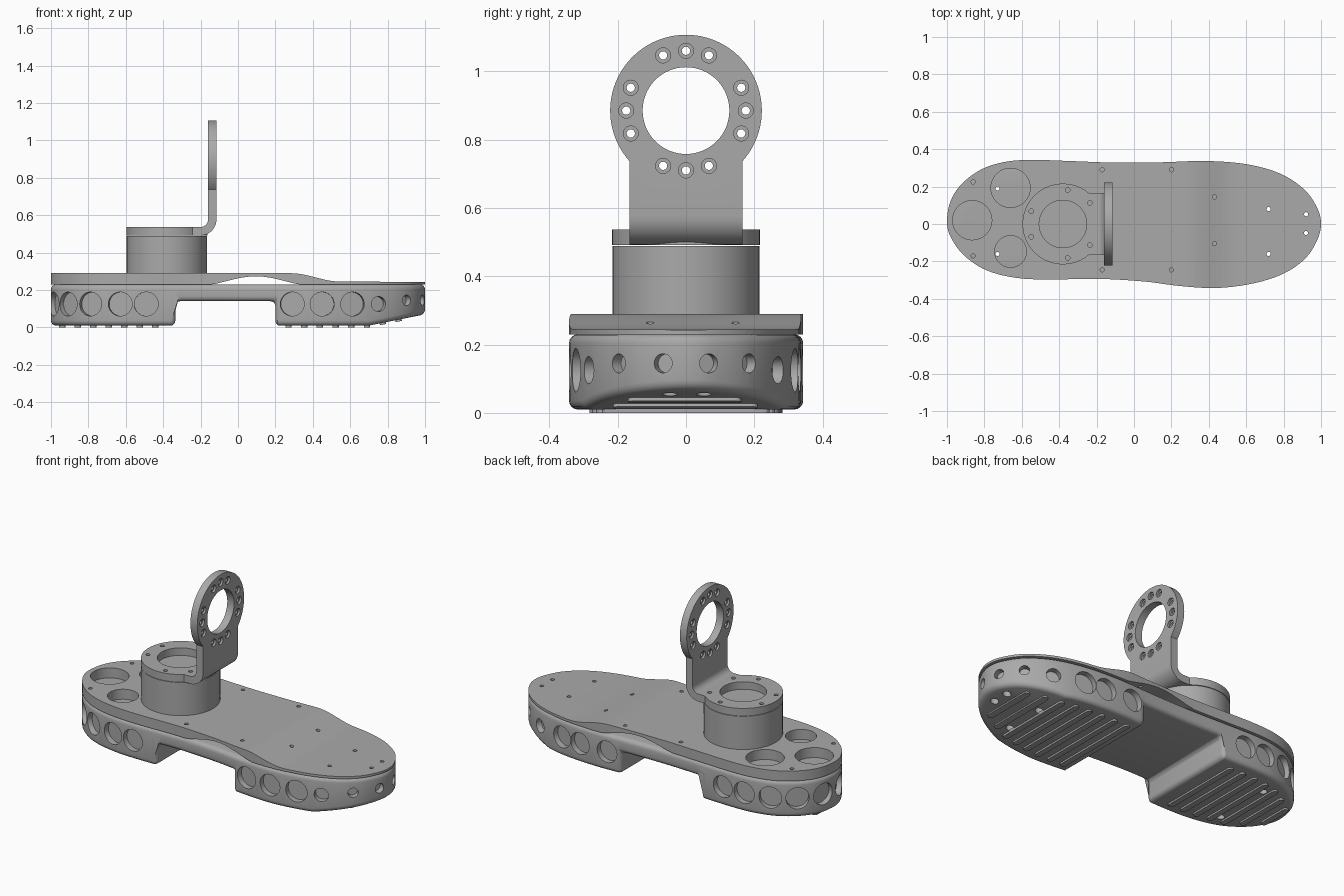
import bpy, bmesh
from math import sin, cos, pi, radians, atan
from mathutils import Vector, Matrix

if "Cube" in bpy.data.objects:
    bpy.data.objects.remove(bpy.data.objects["Cube"])

grey = bpy.data.materials.new("mid_grey")
grey.use_nodes = True
grey.diffuse_color = (0.4, 0.4, 0.4, 1)
grey.node_tree.nodes["Principled BSDF"].inputs["Base Color"].default_value = (0.4, 0.4, 0.4, 1)


def make(name, bm):
    bmesh.ops.recalc_face_normals(bm, faces=bm.faces)
    me = bpy.data.meshes.new(name)
    bm.to_mesh(me)
    bm.free()
    me.materials.append(grey)
    ob = bpy.data.objects.new(name, me)
    bpy.context.collection.objects.link(ob)
    return ob


def prism(name, pts, axis, lo, hi):
    """Extrude a 2D outline along the given axis."""
    put = {"x": lambda a, b, t: (t, a, b), "y": lambda a, b, t: (a, t, b),
           "z": lambda a, b, t: (a, b, t)}[axis]
    bm = bmesh.new()
    rings = [[bm.verts.new(put(a, b, t)) for a, b in pts] for t in (lo, hi)]
    n = len(pts)
    for ring in rings:
        bm.faces.new(ring)
    for i in range(n):
        j = (i + 1) % n
        bm.faces.new((rings[0][i], rings[0][j], rings[1][j], rings[1][i]))
    return make(name, bm)


def circle(cx, cy, r, n=64):
    return [(cx + r * cos(2 * pi * i / n), cy + r * sin(2 * pi * i / n)) for i in range(n)]


def arc(cx, cy, r, a, b, n=10):
    return [(cx + r * cos(radians(a + (b - a) * i / n)),
             cy + r * sin(radians(a + (b - a) * i / n))) for i in range(n + 1)]


def apply_mods(ob):
    bpy.context.view_layer.objects.active = ob
    for m in list(ob.modifiers):
        bpy.ops.object.modifier_apply(modifier=m.name)


def combine(ob, other, op="DIFFERENCE"):
    m = ob.modifiers.new("bool", "BOOLEAN")
    m.object, m.operation, m.solver = other, op, "EXACT"
    apply_mods(ob)
    bpy.data.objects.remove(other)


def drill(ob, holes):
    """Cut round holes, each given as centre, direction, radius, half length."""
    bm = bmesh.new()
    for loc, way, r, h in holes:
        turn = Vector(way).to_track_quat("Z", "Y").to_matrix().to_4x4()
        bmesh.ops.create_cone(bm, cap_ends=True, segments=32, radius1=r, radius2=r,
                              depth=2 * h, matrix=Matrix.Translation(loc) @ turn)
    combine(ob, make("cutter", bm))


def smooth(ob, angle=30):
    bpy.ops.object.select_all(action="DESELECT")
    ob.select_set(True)
    bpy.context.view_layer.objects.active = ob
    bpy.ops.object.shade_smooth_by_angle(angle=radians(angle))


# Foot outline, a closed smooth curve through a few points
knots = [(-1, .015), (-.98, .125), (-.92, .215), (-.82, .29), (-.7, .33), (-.56, .343),
         (-.35, .337), (-.1, .328), (.15, .33), (.38, .337), (.6, .32), (.78, .27),
         (.91, .185), (.98, .085), (1, 0), (.98, -.085), (.92, -.18), (.81, -.26),
         (.65, -.315), (.45, -.342), (.25, -.332), (.05, -.307), (-.2, -.293),
         (-.45, -.297), (-.63, -.288), (-.79, -.247), (-.91, -.167), (-.98, -.07)]
knots = [Vector(k) for k in knots]
outline = []
for i, b in enumerate(knots):
    a, c, d = knots[i - 1], knots[(i + 1) % len(knots)], knots[(i + 2) % len(knots)]
    for s in range(5):
        t = s / 5
        outline.append(b + (c - a) * t / 2 + (2 * a - 5 * b + 4 * c - d) * t * t / 2
                       + (3 * b - a - 3 * c + d) * t ** 3 / 2)


def edge_at(x, side):
    """Point and outward normal of the outline at x, on the +y or -y side."""
    cand = [i for i, p in enumerate(outline) if (p.y - .005) * side > 0]
    i = min(cand, key=lambda k: abs(outline[k].x - x))
    t = (outline[(i + 1) % len(outline)] - outline[i - 1]).normalized()
    return outline[i], Vector((-t.y, t.x, 0))


def ground(x):
    return .01 + max(0, x - .7) * .2


# Sole: raised toe, arch recess and rounded edges
sole = prism("sole", outline, "z", .01, .23)
bm = bmesh.new()
bm.from_mesh(sole.data)
bmesh.ops.bisect_plane(bm, geom=bm.verts[:] + bm.edges[:] + bm.faces[:],
                       plane_co=(.7, 0, 0), plane_no=(1, 0, 0))
for v in bm.verts:
    if v.co.z < .1:
        v.co.z = ground(v.co.x)
bm.to_mesh(sole.data)
bm.free()
combine(sole, prism("arch_cutter", [(-.335, -.1), (.2, -.1), (.2, .14), (-.335, .14)], "y", -1, 1))
bev = sole.modifiers.new("round", "BEVEL")
bev.width, bev.segments, bev.limit_method, bev.angle_limit = .026, 4, "ANGLE", radians(40)
bev.use_clamp_overlap = False
apply_mods(sole)

# Round pockets around the sole wall
pockets = []
for side in (1, -1):
    for x in (-.985, -.91, -.785, -.63, -.475, .305, .46, .615, .765, .9, .985):
        p, nrm = edge_at(x, side)
        r = .064 if x < .7 else .04 if x < .8 else .028
        pockets.append(((p.x, p.y, .125 if x < .8 else .145), nrm, r, .035))
drill(sole, pockets[::2])
drill(sole, pockets[1::2])

# Through bolts, counterbored from below
bolts = [(-.73, .19), (-.73, -.16), (.43, .145), (.43, -.105), (.72, .08), (.72, -.16),
         (.92, .052), (.92, -.048)]
drill(sole, [((x, y, .1), (0, 0, 1), .011, .3) for x, y in bolts])
drill(sole, [((x, y, ground(x)), (0, 0, 1), .022, .03) for x, y in bolts])
smooth(sole)

# Cover plate: side profile trimmed to the foot outline
ease = [i / 12 for i in range(13)]
lower = [(-.14 + .47 * t, .23 + .043 * sin(pi * t) ** 1.3) for t in ease[:-1]] + [(.33, .23)]
upper = [(.55 - .27 * t, .245 + .045 * (1 - cos(pi * t)) / 2) for t in ease]
cover = prism("cover_plate", [(-1.1, .23)] + lower + [(1.1, .23), (1.1, .243)] + upper
              + [(-1.1, .29)], "y", -.5, .5)
combine(cover, prism("outline_cutter", outline, "z", 0, .5), "INTERSECT")
drill(cover, [((-.865, .02, .26), (0, 0, 1), .105, .1), ((-.66, .193, .26), (0, 0, 1), .105, .1),
              ((-.66, -.147, .26), (0, 0, 1), .085, .1)])
screws = [(-.86, .225), (-.86, -.17), (-.17, .29), (-.17, -.245), (.2, .29), (.2, -.245)]
drill(cover, [((x, y, .26), (0, 0, 1), .011, .1) for x, y in bolts[2:] + screws])
smooth(cover)

# Grip strips under heel and toe
for i in range(15):
    x = -.94 + i * .083 if i < 7 else .27 + (i - 7) * .084
    hi, lo = edge_at(x, 1)[0].y - .06, edge_at(x, -1)[0].y + .06
    w = .017
    strip = prism("grip_strip", arc(0, hi - w, w, 0, 180, 6) + arc(0, lo + w, w, 180, 360, 6),
                  "z", -.01, .008)
    strip.location = (x, 0, ground(x))
    strip.rotation_euler.y = -atan(.2) if x > .7 else 0

# Motor drum
cx = -.38
drum = prism("motor_drum", circle(cx, 0, .215, 96), "z", .28, .489)
smooth(drum)

# Bent bracket: flat ring, bend and upright ring plate
bend = ([(cx, .492), (-.2, .492)] + arc(-.2, .577, .085, -90, 0) + [(-.115, .885), (-.16, .885)]
        + arc(-.2, .577, .04, 0, -90) + [(cx, .537)])
bracket = prism("bracket", bend, "y", -.166, .166)
combine(bracket, prism("ring", circle(cx, 0, .216, 96), "z", .492, .537), "UNION")
combine(bracket, prism("upright_ring", circle(0, .885, .222, 96), "x", -.16, -.115), "UNION")
combine(bracket, prism("bore", circle(cx, 0, .127), "z", .4, .6))
combine(bracket, prism("bore", circle(0, .885, .127), "x", -.3, 0))
drill(bracket, [((cx + .183 * cos(radians(a)), .183 * sin(radians(a)), .51), (0, 0, 1), .012, .1)
                for a in (38, 82, 158, 202, 278, 322)])
spots = [(.175 * sin(radians(q + d)), .885 + .175 * cos(radians(q + d)))
         for q in (0, 90, 180, 270) for d in (-22.5, 0, 22.5)]
drill(bracket, [((-.14, y, z), (1, 0, 0), .012, .1) for y, z in spots])
for face in (-.16, -.115):
    drill(bracket, [((face, y, z), (1, 0, 0), .022, .012) for y, z in spots])
smooth(bracket)
